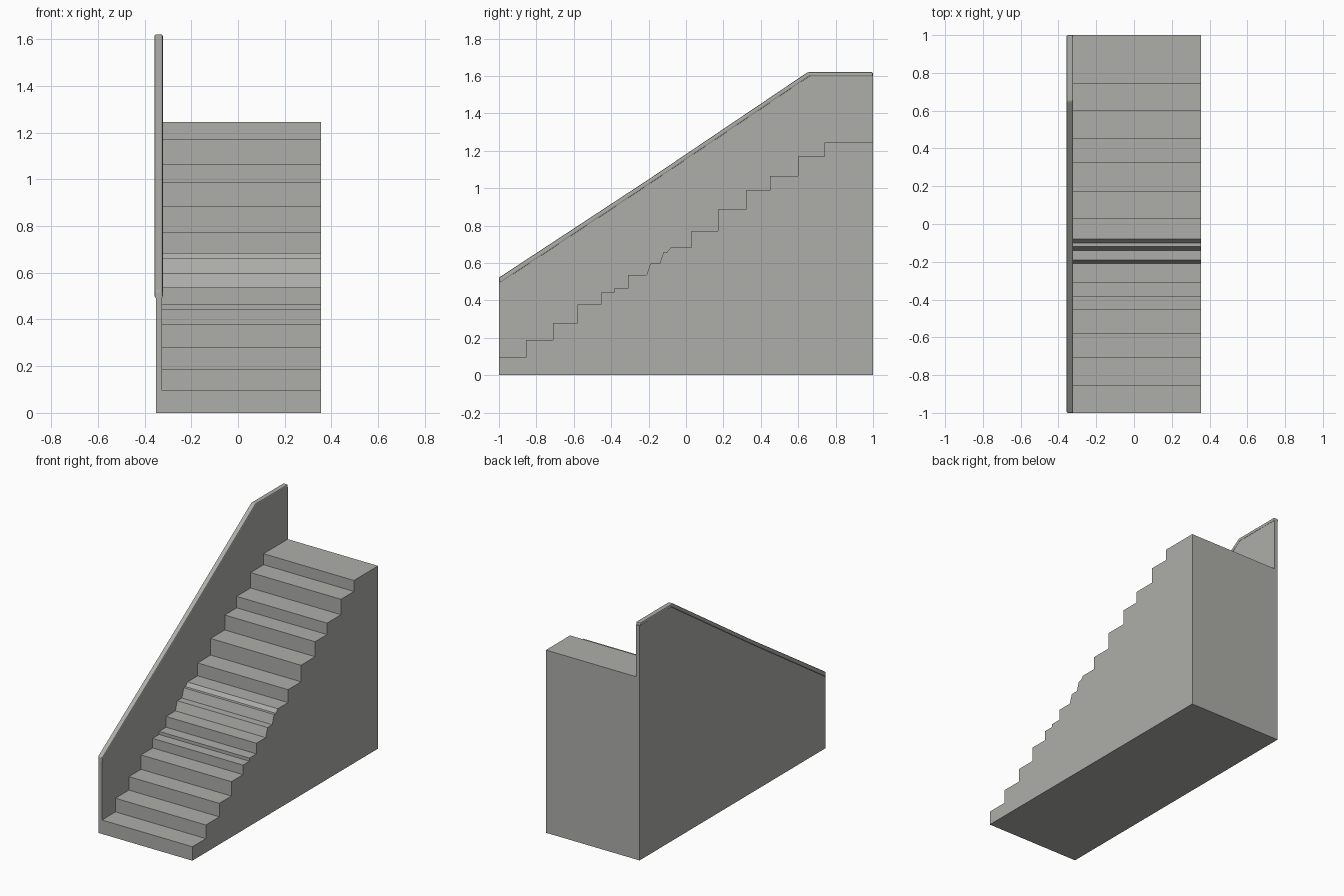
import bpy, bmesh

if "Cube" in bpy.data.objects:
    bpy.data.objects.remove(bpy.data.objects["Cube"])

# One warm grey for everything
grey = bpy.data.materials.new("warm_grey")
grey.diffuse_color = (0.42, 0.42, 0.40, 1)
grey.use_nodes = True
grey.node_tree.nodes["Principled BSDF"].inputs["Base Color"].default_value = grey.diffuse_color


def extrude_profile(name, points, x0, x1, bevel=0.0):
    """Solid made from a (y, z) outline swept from x0 to x1."""
    bm = bmesh.new()
    face = bm.faces.new([bm.verts.new((x0, y, z)) for y, z in points])
    swept = bmesh.ops.extrude_face_region(bm, geom=[face])["geom"]
    for v in swept:
        if isinstance(v, bmesh.types.BMVert):
            v.co.x = x1
    bmesh.ops.recalc_face_normals(bm, faces=bm.faces)
    mesh = bpy.data.meshes.new(name)
    bm.to_mesh(mesh)
    bm.free()
    mesh.materials.append(grey)
    obj = bpy.data.objects.new(name, mesh)
    bpy.context.collection.objects.link(obj)
    if bevel:
        mod = obj.modifiers.new("soft_edges", "BEVEL")
        mod.width = bevel
        mod.segments = 2
    return obj


# Uneven steps: (riser position, tread height)
steps = [(-1, 0.095), (-0.855, 0.188), (-0.71, 0.28), (-0.58, 0.378),
         (-0.455, 0.443), (-0.385, 0.464), (-0.31, 0.537), (-0.19, 0.598),
         (-0.12, 0.66), (-0.08, 0.684), (0.03, 0.772), (0.17, 0.885),
         (0.322, 0.987), (0.45, 1.065), (0.6, 1.17), (0.74, 1.245)]
outline = [(-1, 0)]
for i, (y, z) in enumerate(steps):
    # the small worn steps in the middle have sloping risers
    lean = 0.02 if y in (-0.19, -0.12, -0.08) else 0.0
    if i:
        outline.append((y - lean, steps[i - 1][1]))
    outline.append((y, z))
outline += [(1, 1.245), (1, 0)]
extrude_profile("stair_block", outline, -0.335, 0.356)

# Solid side wall rising above the steps
extrude_profile("side_wall",
                [(-1, 0), (-1, 0.50), (0.65, 1.60), (1, 1.60), (1, 0)],
                -0.35, -0.325)

# Thin rounded handrail capping the wall
extrude_profile("handrail",
                [(-1, 0.488), (-1, 0.522), (-0.2, 1.047), (0.65, 1.62),
                 (1, 1.62), (1, 1.597), (0.66, 1.597), (-0.2, 1.017)],
                -0.357, -0.322, bevel=0.007)
